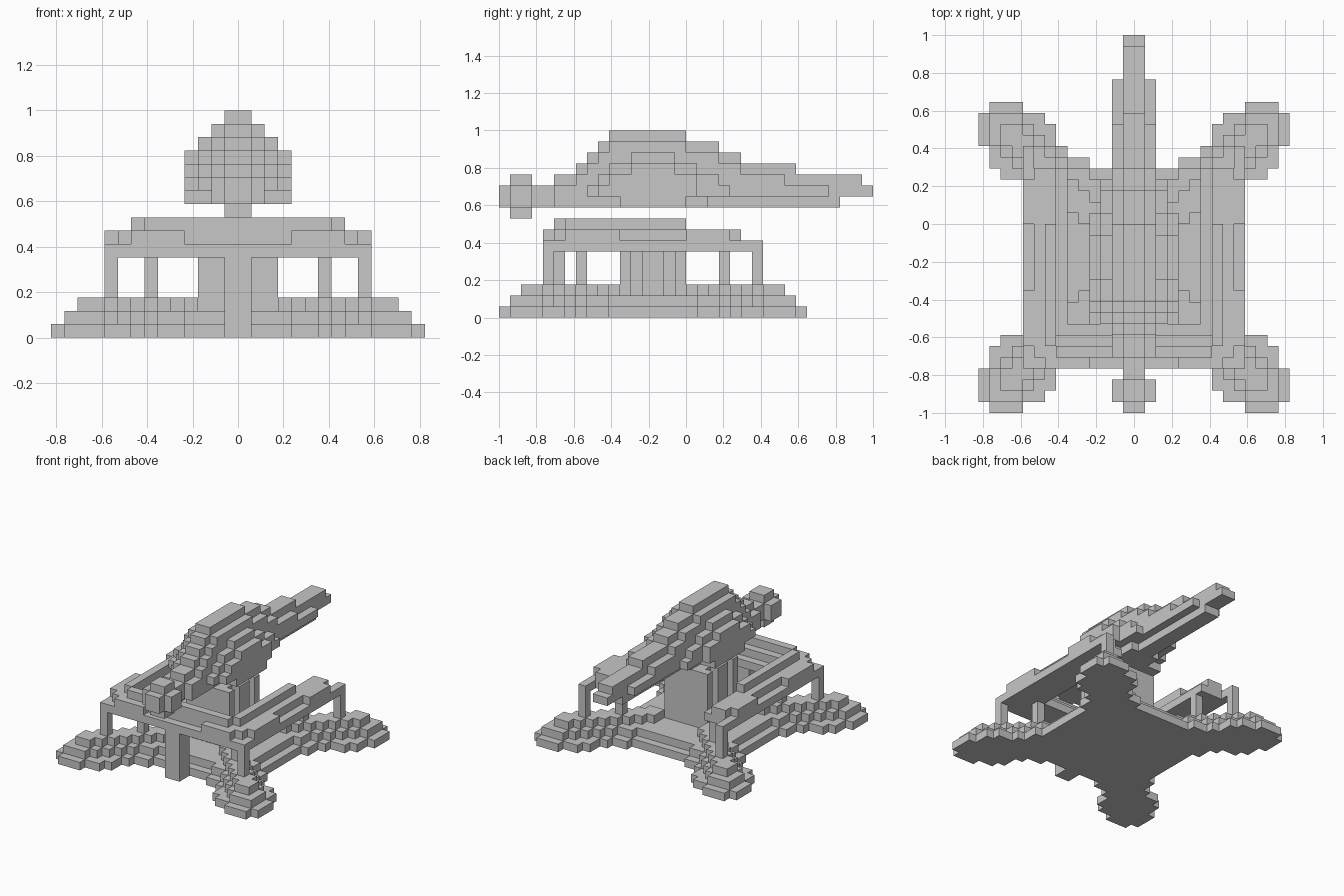
import bpy, bmesh

U = 1 / 17  # size of one block
old = bpy.data.objects.get("Cube")
if old:
    bpy.data.objects.remove(old, do_unlink=True)

stone = bpy.data.materials.new("stone grey")
stone.use_nodes = True
colour = (0.57, 0.57, 0.57, 1)
stone.diffuse_color = colour
stone.node_tree.nodes["Principled BSDF"].inputs["Base Color"].default_value = colour


def block(x0, x1, y0, y1, z0, z1):
    """Cells of a block and of its mirror image in x."""
    half = {(x, y, z) for x in range(x0, x1)
            for y in range(y0, y1) for z in range(z0, z1)}
    return half | {(-1 - x, y, z) for x, y, z in half}


def build(name, cells):
    """Outer skin of a set of cells, with flat areas merged."""
    bm = bmesh.new()
    verts = {}
    for c in cells:
        for axis in range(3):
            for side in (0, 1):
                n = list(c)
                n[axis] += 2 * side - 1
                if tuple(n) in cells:
                    continue
                ring = []
                for a, b in ((0, 0), (1, 0), (1, 1), (0, 1)):
                    p = list(c)
                    p[axis] += side
                    p[(axis + 1) % 3] += a
                    p[(axis + 2) % 3] += b
                    p = tuple(p)
                    if p not in verts:
                        verts[p] = bm.verts.new([k * U for k in p])
                    ring.append(verts[p])
                bm.faces.new(ring if side else ring[::-1])
    bmesh.ops.dissolve_limit(bm, angle_limit=0.01, verts=bm.verts, edges=bm.edges)
    mesh = bpy.data.meshes.new(name)
    bm.to_mesh(mesh)
    bm.free()
    mesh.materials.append(stone)
    bpy.context.collection.objects.link(bpy.data.objects.new(name, mesh))


def shrink(cells):
    return {(x, y) for x, y in cells
            if {(x + 1, y), (x - 1, y), (x, y + 1), (x, y - 1)} <= cells}


def quadrant(x, y):
    """Cell position counted outward from the middle of the base."""
    return (x if x >= 0 else -1 - x), (y - MID if y >= MID else MID - 1 - y)


def ridge(cells, half_width):
    """Cells along the diagonals of the feet."""
    found = set()
    for x, y in cells:
        a, b = quadrant(x, y)
        if abs(a - b) <= half_width:
            found.add((x, y))
    return found


# Terraced base: square middle and four feet with diagonal ridges
MID = -3
plan = set()
for x0, x1, v0, v1 in ((0, 8, 0, 8), (4, 9, 4, 9), (6, 10, 6, 10), (7, 12, 7, 12),
                       (8, 13, 8, 13), (10, 13, 10, 14), (10, 14, 10, 13)):
    for y0, y1 in ((MID + v0, MID + v1), (MID - v1, MID - v0)):
        plan |= {(x, y) for x, y, z in block(x0, x1, y0, y1, 0, 1)}
inner = shrink(plan)
middle = {c for c in inner if max(quadrant(*c)) < 8} | ridge(inner, 2)
upper = {c for c in ridge(shrink(inner), 1) if min(quadrant(*c)) >= 3}
base = {(x, y, z) for z, layer in enumerate((plan, middle, upper)) for x, y in layer}
build("terraced_base", base)

# Posts and front pillar carrying the gallery
posts = set()
for x, y in ((9, -13), (6, -10), (9, 6), (6, 3)):
    posts |= block(x, x + 1, y, y + 1, 1, 6)
build("gallery_posts", posts - base)
build("front_pillar", block(0, 1, -13, -11, 0, 6) - base)

# Gallery: U-shaped frame, open at the back, with stepped corners and a raised rail
frame = block(6, 10, -13, 5, 6, 7) | block(0, 6, -13, -9, 6, 7)
frame |= block(9, 10, 5, 7, 6, 7)
frame |= block(7, 10, -13, 5, 7, 8) | block(0, 7, -13, -10, 7, 8)
frame -= block(0, 4, -13, -12, 7, 8) | block(9, 10, -6, 0, 7, 8)
frame -= block(8, 10, -13, -12, 7, 8) | block(9, 10, -12, -11, 7, 8)
frame -= block(9, 10, 4, 5, 7, 8)
frame |= block(7, 8, -11, 0, 8, 9) | block(0, 7, -12, -11, 8, 9)
build("gallery_frame", frame)

# Central tower with upright slots in its sides
tower = block(0, 3, -6, 0, 2, 9)
for y in (-5, -2):
    tower -= block(2, 3, y, y + 1, 2, 9)
build("central_tower", tower - base)

# Floating hull: each strip steps outward and downward from the spine
hull = set()
strips = (
    (0, ((-14, 14, 12), (-12, 14, 13), (-10, 10, 14), (-9, 5, 15), (-8, 3, 16), (-7, 0, 17))),
    (1, ((-12, 13, 12), (-10, 9, 13), (-9, 5, 14), (-8, 3, 15), (-7, 0, 16))),
    (2, ((-9, 4, 12), (-8, 3, 13), (-7, 1, 14), (-5, -1, 15))),
    (3, ((-8, 1, 12), (-7, 1, 13), (-5, -1, 14))),
)
for x, steps in strips:
    for y0, y1, top in steps:
        hull |= block(x, x + 1, y0, y1, 10, top)
hull |= block(0, 1, 14, 16, 11, 13) | block(0, 1, 16, 17, 11, 12)
# Underside raised beside the keel
hull -= block(1, 4, 2, 14, 10, 11)
hull -= block(2, 4, 0, 2, 10, 11) | block(2, 4, -9, -6, 10, 11)
build("floating_hull", hull)

# Cross-shaped knob at the front end of the hull
knob = block(0, 1, -16, -14, 9, 13) | block(0, 2, -16, -14, 10, 12)
knob |= block(0, 1, -17, -16, 10, 12)
build("hull_knob", knob)
